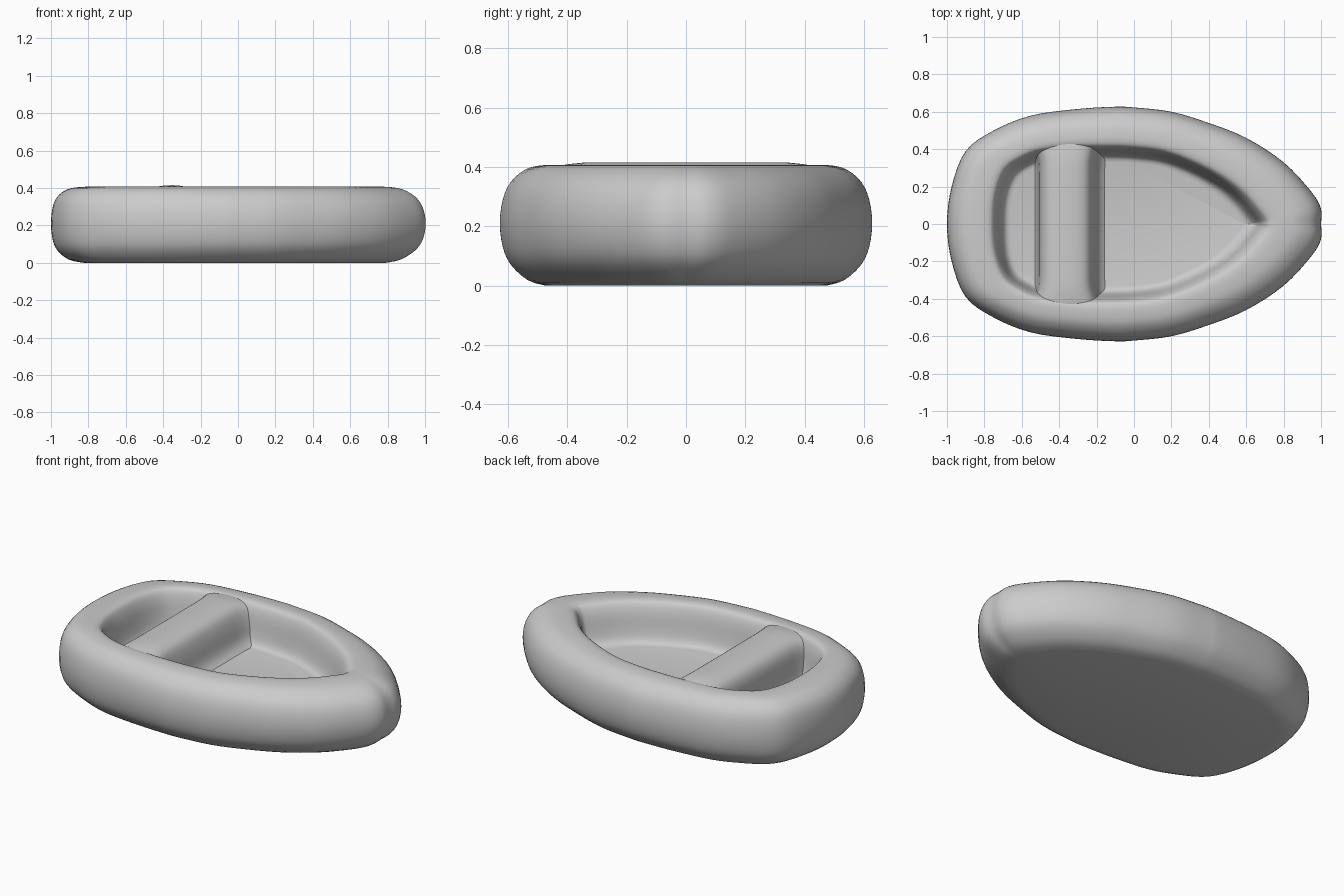
import bpy
import bmesh
from mathutils import Vector

if "Cube" in bpy.data.objects:
    bpy.data.objects.remove(bpy.data.objects["Cube"])

grey = bpy.data.materials.new("light_grey_rubber")
grey.diffuse_color = (0.6, 0.6, 0.6, 1)
grey.use_nodes = True
grey.node_tree.nodes["Principled BSDF"].inputs["Base Color"].default_value = grey.diffuse_color


def spline(points, steps, closed):
    """Smooth curve through the given points."""
    pts = [Vector(p) for p in points]
    n = len(pts)
    get = (lambda i: pts[i % n]) if closed else (lambda i: pts[max(0, min(n - 1, i))])
    out = []
    for i in range(n if closed else n - 1):
        a, b, c, d = (get(i + k) for k in (-1, 0, 1, 2))
        for s in range(steps):
            t = s / steps
            out.append(0.5 * (2 * b + (c - a) * t + (2 * a - 5 * b + 4 * c - d) * t * t
                              + (3 * b - a - 3 * c + d) * t ** 3))
    if not closed:
        out.append(pts[-1])
    return out


def loft(name, rings, closed):
    """Skin rings of points and close both ends."""
    bm = bmesh.new()
    rows = [[bm.verts.new(p) for p in ring] for ring in rings]
    n = len(rows[0])
    for r0, r1 in zip(rows, rows[1:]):
        for i in range(n if closed else n - 1):
            j = (i + 1) % n
            bm.faces.new((r0[i], r0[j], r1[j], r1[i]))
    if closed:
        bm.faces.new(rows[0])
        bm.faces.new(rows[-1])
    bmesh.ops.recalc_face_normals(bm, faces=bm.faces[:])
    mesh = bpy.data.meshes.new(name)
    bm.to_mesh(mesh)
    bm.free()
    mesh.materials.append(grey)
    obj = bpy.data.objects.new(name, mesh)
    bpy.context.collection.objects.link(obj)
    bpy.context.view_layer.objects.active = obj
    obj.select_set(True)
    bpy.ops.object.shade_smooth_by_angle(angle=1.05)
    obj.select_set(False)
    return obj


def mirrored(half):
    """Full loop from bow to stern and back along the other side."""
    return half + [(x, -y) for x, y in half[-2:0:-1]]


# Plan outlines of the tube, bow to stern
outer = [(1, 0), (1, .08), (.95, .17), (.8, .33), (.6, .46), (.4, .54), (.2, .6),
         (0, .623), (-.1, .627), (-.3, .615), (-.55, .58), (-.75, .5), (-.9, .39),
         (-.975, .2), (-1, 0)]
inner = [(.66, 0), (.655, .015), (.62, .06), (.55, .14), (.45, .22), (.3, .3),
         (.15, .355), (0, .375), (-.1, .38), (-.28, .38), (-.48, .365), (-.58, .33),
         (-.66, .27), (-.705, .15), (-.715, 0)]
outer = spline(mirrored(outer), 4, True)
inner = spline(mirrored(inner), 4, True)

# Tube cross-section: share of the way from outer to inner outline, height
section = [(.62, 0), (.38, .018), (.15, .07), (.04, .13), (0, .21), (.04, .29),
           (.15, .35), (.36, .393), (.6, .406), (.78, .404), (.87, .385), (.94, .335),
           (.99, .265), (1.04, .215), (1.11, .188), (1.2, .18)]
rings = []
for t, z in spline(section, 3, False):
    ring = []
    for o, i in zip(outer, inner):
        # the stern has tighter rounding than the sides
        stern = max(0, min(1, (-.7 - o.x) / .25))
        s = t * (1 - .35 * stern * max(0, 1 - t / .62))
        p = o.lerp(i, s)
        ring.append((p.x, p.y, z))
    rings.append(ring)
loft("boat_hull", rings, True)

# Seat: cross-section swept across the boat, flaring into the tube at its ends
seat = [(-.535, .17), (-.52, .2), (-.51, .27), (-.5, .34), (-.475, .385), (-.43, .407),
        (-.35, .415), (-.28, .405), (-.24, .375), (-.215, .31), (-.2, .24), (-.18, .2),
        (-.145, .17)]
seat = spline(seat, 3, False)
stations = [(-.5, .1, .03), (-.44, .05, .013), (-.39, .02, .005), (-.34, .004, 0),
            (-.28, 0, 0), (.28, 0, 0), (.34, .004, 0), (.39, .02, .005),
            (.44, .05, .013), (.5, .1, .03)]
loft("seat", [[(x + flare * (x + .35) / .17, y, z - drop) for x, z in seat]
              for y, flare, drop in stations], False)
